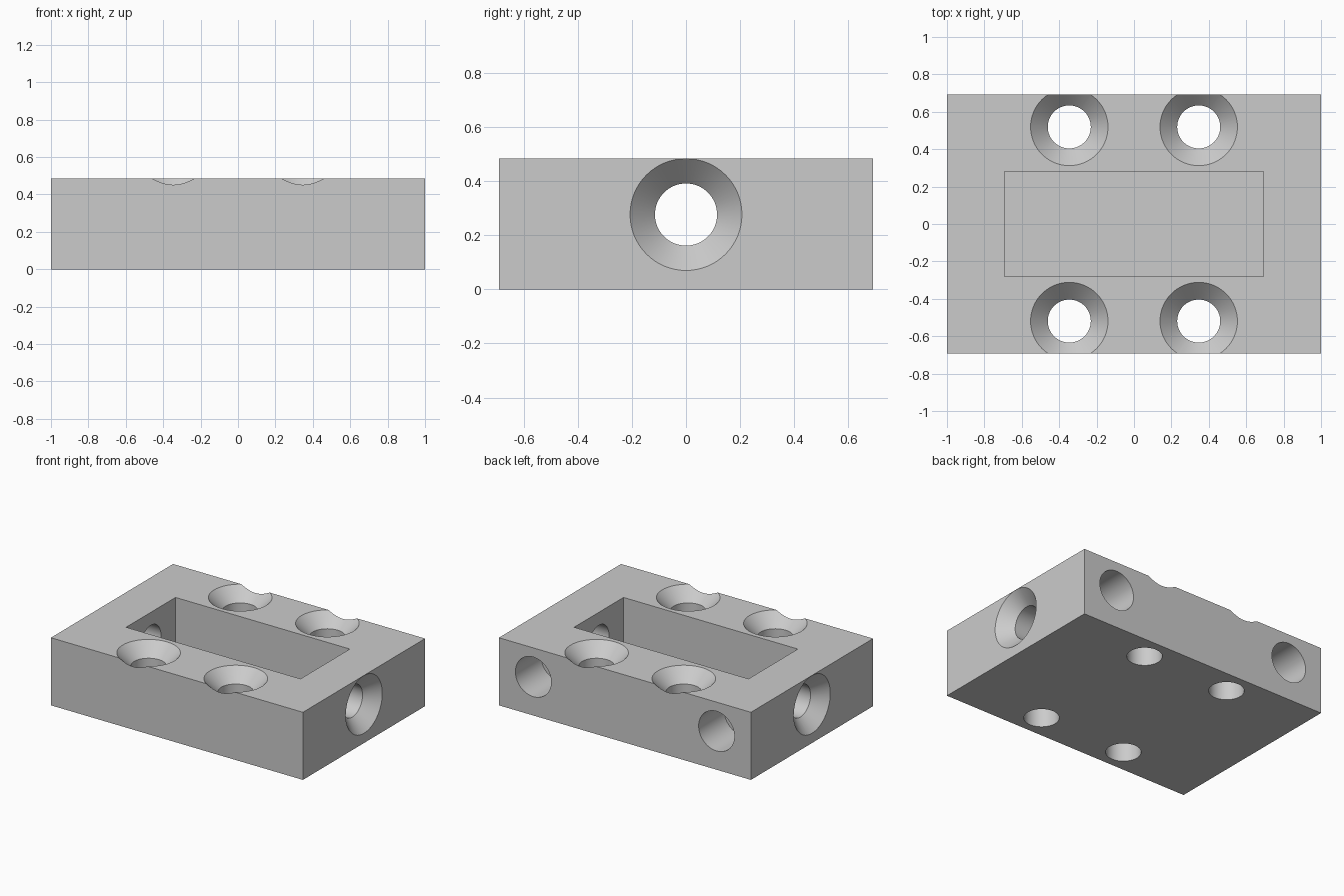
import bpy
import bmesh
from math import pi
from mathutils import Matrix, Vector

default = bpy.data.objects.get("Cube")
if default:
    bpy.data.objects.remove(default, do_unlink=True)

LENGTH, WIDTH, HEIGHT = 2.0, 1.385, 0.485
AXIS_Z = 0.277          # height of the horizontal holes
BORE, SINK = 0.115, 0.207
MAGNET_R, MAGNET_DEPTH = 0.142, 0.29
FLOOR_Z = 0.07

grey = bpy.data.materials.new("plain grey")
grey.use_nodes = True
colour = (0.6, 0.6, 0.6, 1)
grey.diffuse_color = colour
grey.node_tree.nodes["Principled BSDF"].inputs["Base Color"].default_value = colour


def finish(name, bm):
    bmesh.ops.recalc_face_normals(bm, faces=bm.faces)
    mesh = bpy.data.meshes.new(name)
    bm.to_mesh(mesh)
    bm.free()
    mesh.materials.append(grey)
    obj = bpy.data.objects.new(name, mesh)
    bpy.context.collection.objects.link(obj)
    return obj


def box(name, low, high):
    low, high = Vector(low), Vector(high)
    bm = bmesh.new()
    bmesh.ops.create_cube(bm, size=1, matrix=Matrix.Translation((low + high) / 2)
                          @ Matrix.Diagonal((*(high - low), 1)))
    return finish(name, bm)


def turned(name, profile, place, sides=64):
    """Solid of revolution from (radius, height) pairs, capped at both ends."""
    bm = bmesh.new()
    rings = []
    for radius, height in profile:
        ring = bmesh.ops.create_circle(bm, segments=sides, radius=radius,
                                       matrix=place @ Matrix.Translation((0, 0, height)))
        rings.append(ring["verts"])
    for a, b in zip(rings, rings[1:]):
        for i in range(sides):
            j = (i + 1) % sides
            bm.faces.new((a[i], a[j], b[j], b[i]))
    bm.faces.new(rings[0])
    bm.faces.new(rings[-1])
    return finish(name, bm)


def screw_profile(depth):
    """Bore with a 45 degree countersink whose rim lies at height zero."""
    over = 0.03
    return [(BORE, -depth), (BORE, BORE - SINK), (SINK + over, over)]


# Main block
block = box("block", (-LENGTH / 2, -WIDTH / 2, 0), (LENGTH / 2, WIDTH / 2, HEIGHT))

# Central pocket, open at the top
cutters = [box("pocket_cutter", (-0.692, -0.28, FLOOR_Z), (0.692, 0.28, HEIGHT + 0.1))]

for side in (-1, 1):
    # Countersunk screw holes down through the block
    for row in (-1, 1):
        place = Matrix.Translation((side * 0.346, row * 0.519, HEIGHT))
        cutters.append(turned("screw_hole_cutter", screw_profile(HEIGHT + 0.1), place))
    # Countersunk holes from each end into the pocket
    place = Matrix.Translation((side * LENGTH / 2, 0, AXIS_Z)) @ Matrix.Rotation(side * pi / 2, 4, "Y")
    cutters.append(turned("end_hole_cutter", screw_profile(0.5), place))
    # Blind round recesses in the back
    place = Matrix.Translation((side * 0.727, WIDTH / 2, AXIS_Z)) @ Matrix.Rotation(-pi / 2, 4, "X")
    cutters.append(turned("back_recess_cutter",
                          [(MAGNET_R, -MAGNET_DEPTH), (MAGNET_R, 0.1)], place))

# Cut everything out of the block
bpy.context.view_layer.objects.active = block
block.select_set(True)
for cutter in cutters:
    cutter.hide_render = True
    cut = block.modifiers.new("cut", "BOOLEAN")
    cut.operation = "DIFFERENCE"
    cut.solver = "EXACT"
    cut.object = cutter
    bpy.ops.object.modifier_apply(modifier=cut.name)
for cutter in cutters:
    bpy.data.objects.remove(cutter, do_unlink=True)

bpy.ops.object.select_all(action="DESELECT")
block.select_set(True)
bpy.ops.object.shade_smooth_by_angle(angle=pi / 6)
